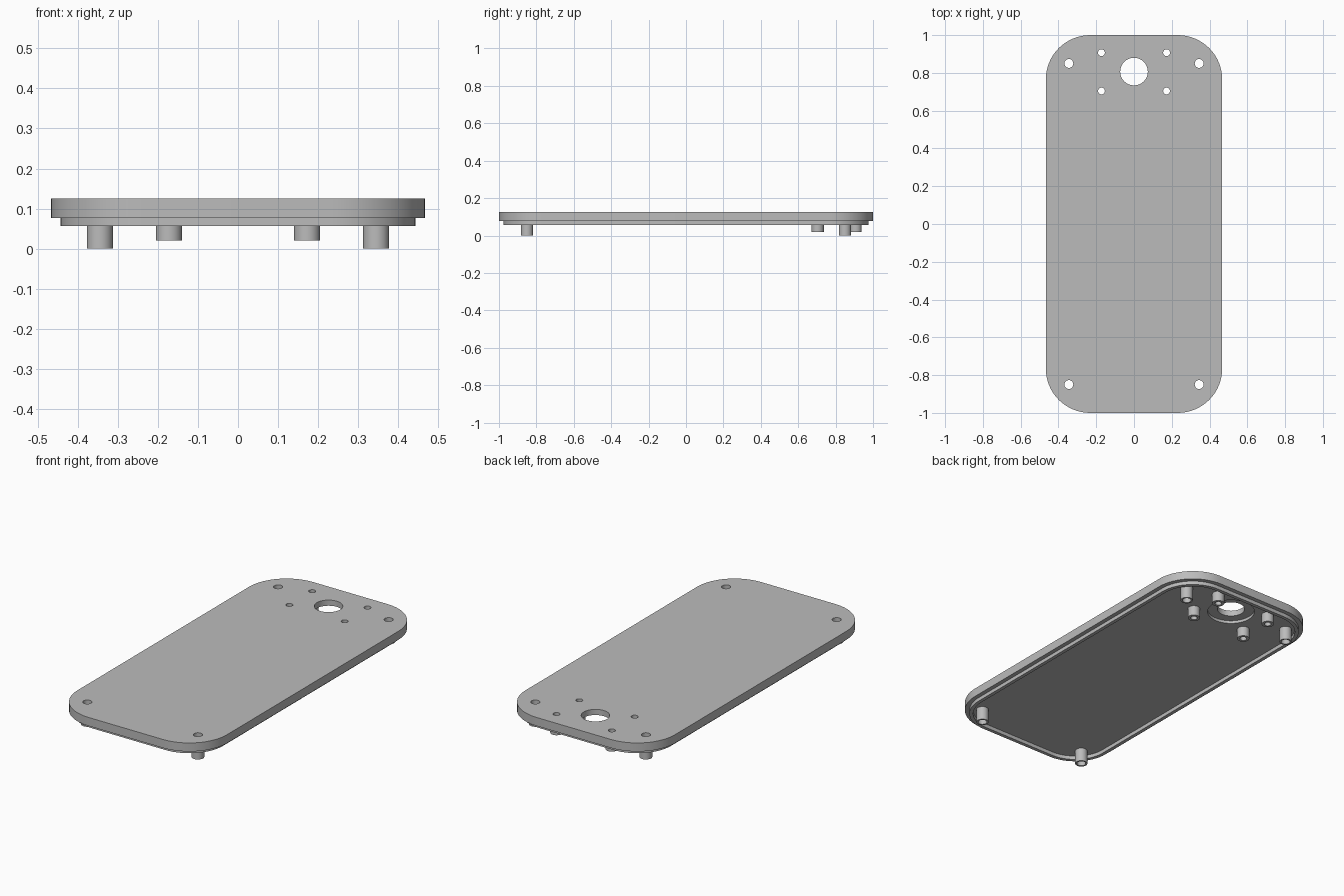
import bpy
from math import sin, cos, pi

cube = bpy.data.objects.get("Cube")
if cube:
    bpy.data.objects.remove(cube, do_unlink=True)

grey = bpy.data.materials.new("plain_grey")
grey.use_nodes = True
colour = (0.5, 0.5, 0.5, 1)
grey.diffuse_color = colour
grey.node_tree.nodes["Principled BSDF"].inputs["Base Color"].default_value = colour


def circle(x, y, r, n=40):
    return [(x + r * cos(2 * pi * i / n), y + r * sin(2 * pi * i / n)) for i in range(n)]


def rounded(hx, hy, r, n=16):
    """Rectangle outline with round corners."""
    pts = []
    for k, (sx, sy) in enumerate([(1, 1), (-1, 1), (-1, -1), (1, -1)]):
        for i in range(n + 1):
            a = (k + i / n) * pi / 2
            pts.append((sx * (hx - r) + r * cos(a), sy * (hy - r) + r * sin(a)))
    return pts


def slab(name, loops, z0, z1):
    """Extrude nested outlines from z0 to z1; inner loops become holes."""
    curve = bpy.data.curves.new(name, 'CURVE')
    curve.dimensions = '2D'
    curve.fill_mode = 'BOTH'
    curve.extrude = (z1 - z0) / 2
    for pts in loops:
        s = curve.splines.new('POLY')
        s.points.add(len(pts) - 1)
        for p, (x, y) in zip(s.points, pts):
            p.co = (x, y, 0, 1)
        s.use_cyclic_u = True
    ob = bpy.data.objects.new(name, curve)
    bpy.context.collection.objects.link(ob)
    bpy.ops.object.select_all(action='DESELECT')
    ob.select_set(True)
    bpy.context.view_layer.objects.active = ob
    bpy.ops.object.convert(target='MESH')
    ob = bpy.context.object
    ob.name = name
    # Weld the caps to the walls and place the slab
    bpy.ops.object.mode_set(mode='EDIT')
    bpy.ops.mesh.select_all(action='SELECT')
    bpy.ops.mesh.remove_doubles(threshold=0.0001)
    bpy.ops.mesh.normals_make_consistent(inside=False)
    bpy.ops.object.mode_set(mode='OBJECT')
    ob.location.z = (z0 + z1) / 2
    ob.data.materials.clear()
    ob.data.materials.append(grey)
    bpy.ops.object.shade_smooth_by_angle(angle=pi / 6)
    return ob


HX, HY, CORNER = 0.467, 1.0, 0.235
PLATE_Z, TOP_Z, LIP_Z = 0.077, 0.125, 0.056
INSET, WALL = 0.024, 0.02
HOLE_Y = 0.807

# Posts: name, x, y, bore radius, bottom height
posts = []
for side, s in (("left", 1), ("right", -1)):
    posts += [(f"front_corner_post_{side}", s * 0.345, -0.85, 0.0235, 0),
              (f"back_corner_post_{side}", s * 0.345, 0.85, 0.0235, 0),
              (f"inner_front_post_{side}", s * 0.1725, 0.704, 0.018, 0.02),
              (f"inner_back_post_{side}", s * 0.1725, 0.907, 0.018, 0.02)]

# Cover plate with through holes
holes = [circle(x, y, r) for _, x, y, r, _ in posts]
plate = slab("cover_plate",
             [rounded(HX, HY, CORNER), circle(0, HOLE_Y, 0.073, 64)] + holes,
             PLATE_Z, TOP_Z)

# Round recess under the large hole
cutter = slab("recess_cutter", [circle(0, HOLE_Y, 0.125, 64)], PLATE_Z - 0.02, PLATE_Z + 0.016)
cutter.hide_render = True
mod = plate.modifiers.new("recess", 'BOOLEAN')
mod.operation = 'DIFFERENCE'
mod.solver = 'EXACT'
mod.object = cutter
bpy.context.view_layer.objects.active = plate
bpy.ops.object.modifier_apply(modifier=mod.name)
bpy.data.objects.remove(cutter, do_unlink=True)
bpy.ops.object.select_all(action='DESELECT')
plate.select_set(True)
bpy.ops.object.shade_smooth_by_angle(angle=pi / 6)

# Locating lip under the plate
inner = INSET + WALL
slab("locating_lip",
     [rounded(HX - INSET, HY - INSET, CORNER - INSET),
      rounded(HX - inner, HY - inner, CORNER - inner)],
     LIP_Z, PLATE_Z)

# Hollow posts
for name, x, y, bore, z in posts:
    slab(name, [circle(x, y, 0.0325), circle(x, y, bore)], z, PLATE_Z)
